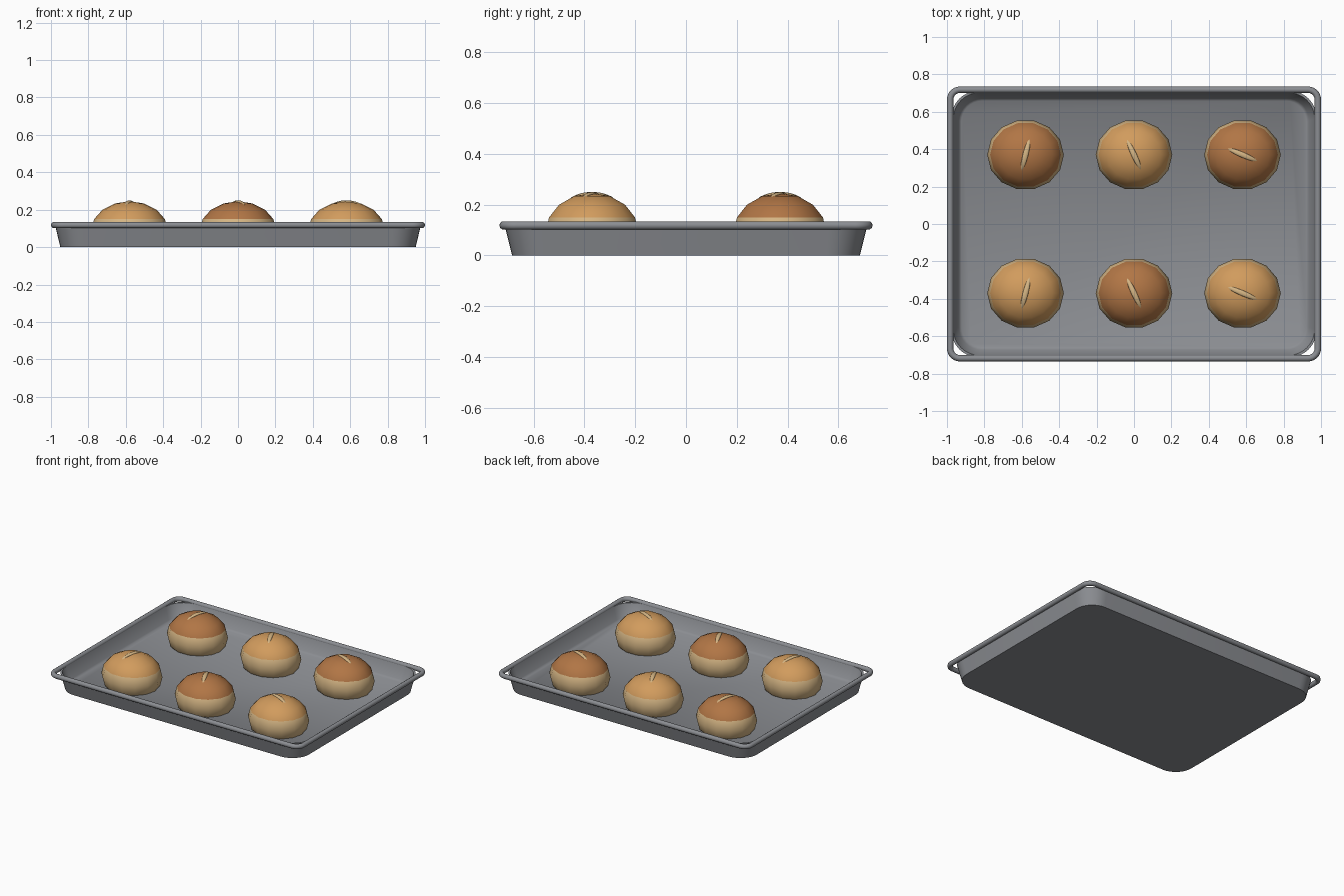
import bpy, bmesh, math

if "Cube" in bpy.data.objects:
    bpy.data.objects.remove(bpy.data.objects["Cube"])


def material(name, rgb):
    m = bpy.data.materials.new(name)
    m.diffuse_color = (*rgb, 1)
    m.use_nodes = True
    m.node_tree.nodes["Principled BSDF"].inputs["Base Color"].default_value = m.diffuse_color
    return m


metal = material("tray_metal", (0.26, 0.27, 0.29))
light = material("light_crust", (0.64, 0.33, 0.11))
dark = material("dark_crust", (0.44, 0.18, 0.06))
cream = material("pale_dough", (0.66, 0.46, 0.23))


def finish(name, bm, mats, angle=40):
    bmesh.ops.recalc_face_normals(bm, faces=bm.faces)
    me = bpy.data.meshes.new(name)
    bm.to_mesh(me)
    bm.free()
    ob = bpy.data.objects.new(name, me)
    bpy.context.collection.objects.link(ob)
    for m in mats:
        me.materials.append(m)
    bpy.ops.object.select_all(action='DESELECT')
    ob.select_set(True)
    bpy.context.view_layer.objects.active = ob
    bpy.ops.object.shade_smooth_by_angle(angle=math.radians(angle))
    return ob


def rounded_rect(bm, hx, hy, r, z, steps=8):
    ring = []
    for k, (sx, sy) in enumerate([(1, 1), (-1, 1), (-1, -1), (1, -1)]):
        for i in range(steps + 1):
            a = math.pi / 2 * (k + i / steps)
            ring.append(bm.verts.new((sx * (hx - r) + r * math.cos(a),
                                      sy * (hy - r) + r * math.sin(a), z)))
    return ring


def bridge(bm, a, b, mat=0):
    n = len(a)
    for i in range(n):
        f = bm.faces.new((a[i], a[(i + 1) % n], b[(i + 1) % n], b[i]))
        f.material_index = mat


# Tray pan: outer wall, lip, inner wall, floor
bm = bmesh.new()
rings = [rounded_rect(bm, *s) for s in [
    (0.950, 0.685, 0.13, 0.0), (0.978, 0.714, 0.15, 0.118),
    (0.966, 0.702, 0.14, 0.118), (0.936, 0.672, 0.12, 0.032),
    (0.922, 0.658, 0.11, 0.02)]]
for a, b in zip(rings, rings[1:]):
    bridge(bm, a, b)
bm.faces.new(rings[0])
bm.faces.new(rings[-1])
finish("tray_pan", bm, [metal])

# Rolled rim: round tube on a tighter-cornered rectangle
bm = bmesh.new()
rings = []
for i in range(10):
    a = 2 * math.pi * i / 10
    o = 0.017 * math.cos(a)
    rings.append(rounded_rect(bm, 0.983 + o, 0.718 + o, 0.053 + o,
                              0.118 + 0.017 * math.sin(a)))
for i in range(10):
    bridge(bm, rings[i], rings[(i + 1) % 10])
finish("tray_rim", bm, [metal])

# Bun dimensions: squashed ellipsoid with a flat base
RX, RY, RZ, CZ, SIDES = 0.205, 0.188, 0.155, 0.09, 14


def bun(name, x, y, crust):
    bm = bmesh.new()
    prof = [(0.88, 0.02)] + [(math.cos(math.radians(t)), CZ + RZ * math.sin(math.radians(t)))
                             for t in (-22.5, 0, 22.5, 45, 67.5)]
    rings = [[bm.verts.new((x + RX * r * math.cos(2 * math.pi * i / SIDES),
                            y + RY * r * math.sin(2 * math.pi * i / SIDES), z))
              for i in range(SIDES)] for r, z in prof]
    for k in range(len(rings) - 1):
        bridge(bm, rings[k], rings[k + 1], 0 if k < 3 else 1)
    bm.faces.new(rings[0])
    tip = bm.verts.new((x, y, CZ + RZ))
    for i in range(SIDES):
        bm.faces.new((rings[-1][i], rings[-1][(i + 1) % SIDES], tip)).material_index = 1
    finish(name, bm, [cream, crust], 50)


def score(name, x, y, angle):
    # thin spindle draped over the crown
    bm = bmesh.new()
    bmesh.ops.create_uvsphere(bm, u_segments=12, v_segments=8, radius=1)
    c, s = math.cos(angle), math.sin(angle)
    for v in bm.verts:
        u, w, h = v.co.x * 0.086, v.co.y * 0.015, v.co.z * 0.007
        px, py = u * c - w * s, u * s + w * c
        top = CZ + RZ * math.sqrt(1 - (px / RX) ** 2 - (py / RY) ** 2)
        v.co = (x + px, y + py, top - 0.002 + h)
    finish(name, bm, [cream], 60)


# Six buns in alternating crust colours
for row, y in enumerate((-0.37, 0.37)):
    for col, (x, deg) in enumerate([(-0.58, 76), (0, 115), (0.58, -23)]):
        tag = f"{row + 1}_{col + 1}"
        bun("bun_" + tag, x, y, dark if (row + col) % 2 else light)
        score("bun_score_" + tag, x, y, math.radians(deg))
